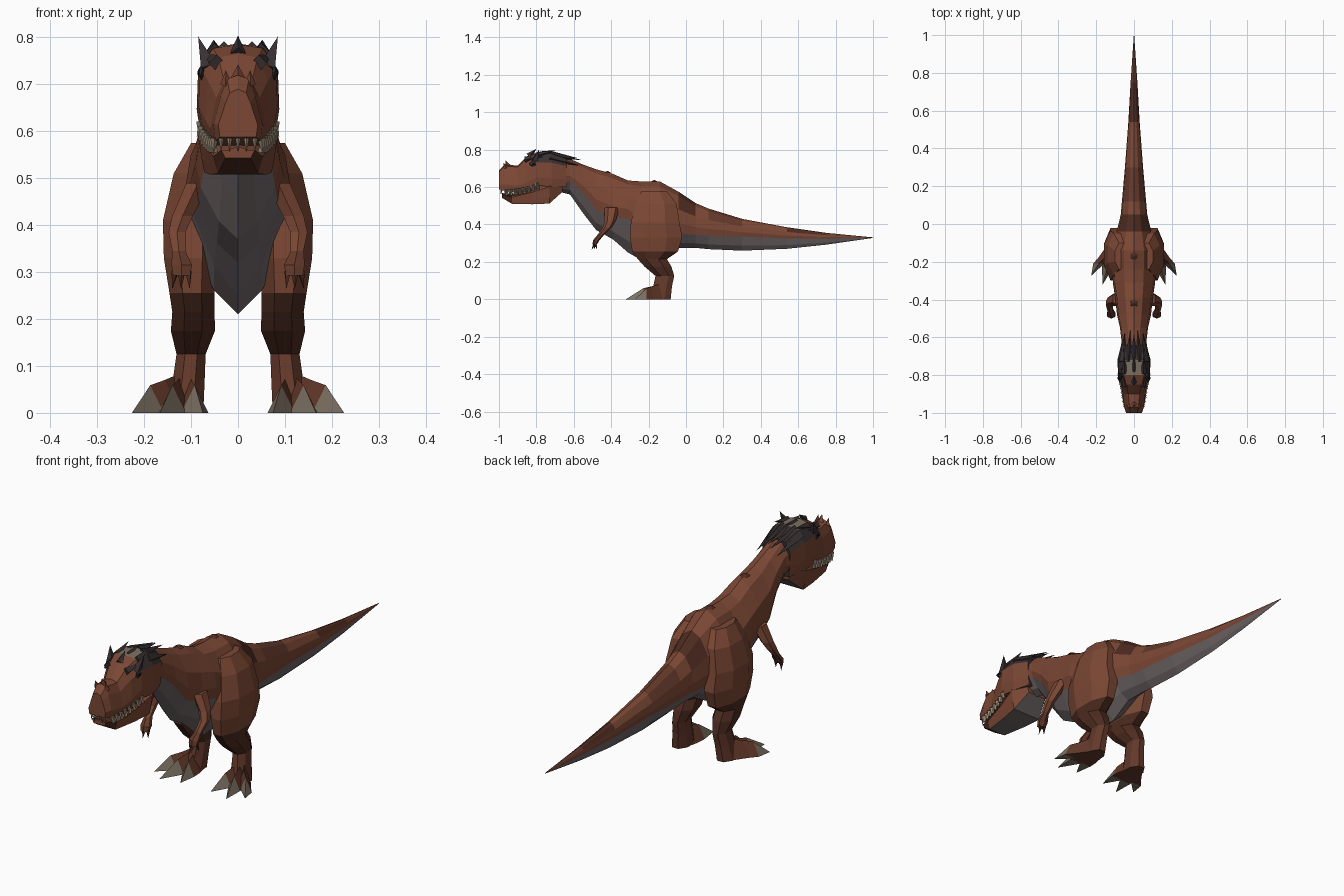
import bpy, bmesh, math
from mathutils import Vector, Matrix

if "Cube" in bpy.data.objects:
    bpy.data.objects.remove(bpy.data.objects["Cube"])


def material(name, r, g, b):
    mat = bpy.data.materials.new(name)
    mat.use_nodes = True
    mat.diffuse_color = (r, g, b, 1)
    mat.node_tree.nodes["Principled BSDF"].inputs["Base Color"].default_value = (r, g, b, 1)
    return mat


BROWN = material("russet_skin", .2, .064, .035)
MID = material("chestnut_skin", .125, .04, .023)
DARK = material("dark_skin", .075, .024, .014)
GREY = material("grey_belly", .16, .132, .136)
CLAW = material("horn_claw", .2, .16, .12)
CREST = material("black_crest", .04, .029, .031)
TOOTH = material("ivory_tooth", .3, .24, .17)
EYE = material("black_eye", .008, .006, .006)


def finish(name, bm, mats):
    bmesh.ops.recalc_face_normals(bm, faces=bm.faces)
    mesh = bpy.data.meshes.new(name)
    bm.to_mesh(mesh)
    bm.free()
    for mat in mats:
        mesh.materials.append(mat)
    obj = bpy.data.objects.new(name, mesh)
    bpy.context.collection.objects.link(obj)
    return obj


def loft(name, rings, mats, pick=lambda ring, seg: 0):
    """Skin a list of equal rings and close both ends."""
    bm = bmesh.new()
    rows = [[bm.verts.new(p) for p in ring] for ring in rings]
    count = len(rows[0])
    for i, (a, b) in enumerate(zip(rows, rows[1:])):
        for k in range(count):
            n = (k + 1) % count
            face = bm.faces.new((a[k], a[n], b[n], b[k]))
            face.material_index = pick(i, k)
    bm.faces.new(rows[0])
    bm.faces.new(rows[-1]).material_index = pick(len(rows) - 2, 0)
    return finish(name, bm, mats)


def spikes(name, items, mat, sides=4):
    """Cones given as (base, tip, radius), joined in one object."""
    bm = bmesh.new()
    for base, tip, radius in items:
        base, tip = Vector(base), Vector(tip)
        axis = tip - base
        turn = axis.to_track_quat('Z', 'Y').to_matrix().to_4x4()
        bmesh.ops.create_cone(bm, cap_ends=True, segments=sides, radius1=radius, radius2=0,
                              depth=axis.length,
                              matrix=Matrix.Translation((base + tip) / 2) @ turn)
    return finish(name, bm, [mat])


def mirrored_ring(y, half):
    """Close a half section whose first and last points lie on the centre."""
    return [(x, y, z) for x, z in half] + [(-x, y, z) for x, z in half[-2:0:-1]]


def mix(a, b, t):
    return a + (b - a) * t


# Torso, neck and tail: y, top, bottom, half width, belly line
body_rows = [
    (-.70, .77, .58, .075, .63), (-.62, .75, .56, .066, .63), (-.55, .72, .46, .074, .57),
    (-.48, .695, .37, .09, .48), (-.39, .67, .32, .1, .44), (-.31, .635, .25, .112, .43),
    (-.24, .63, .21, .115, .36), (-.14, .63, .22, .12, .35), (-.04, .575, .275, .092, .35),
    (.05, .515, .275, .07, .345), (.12, .485, .268, .064, .34), (.3, .43, .26, .048, .335),
    (.54, .385, .27, .03, .325), (.75, .355, .292, .018, .325), (1, .331, .328, .001, .329)]


def body_ring(y, top, bottom, w, belly):
    return mirrored_ring(y, [
        (0, top), (.45 * w, mix(top, belly, .1)), (.9 * w, mix(top, belly, .42)),
        (w, mix(top, belly, .75)), (.88 * w, belly), (.45 * w, mix(belly, bottom, .65)),
        (0, bottom)])


def body_colour(ring, seg):
    if 4 <= seg <= 7:
        return 1
    on_back = seg < 2 or seg > 9
    if ring in (8, 12) and on_back:
        return 2
    return 3 if ring in (10, 13) and on_back else 0


loft("body", [body_ring(*r) for r in body_rows], [BROWN, GREY, DARK, MID], body_colour)


# Head: y, top, bottom, upper half width, lower half width
def head_ring(y, top, bottom, wt, wb):
    return mirrored_ring(y, [
        (0, top), (.65 * wt, top - .008), (wt, mix(top, bottom, .3)),
        (wb, mix(top, bottom, .75)), (.92 * wb, bottom), (0, bottom)])


skull_rows = [
    (-1, .69, .588, .027, .042), (-.97, .72, .58, .036, .052), (-.9, .715, .57, .046, .06),
    (-.85, .765, .578, .064, .07), (-.8, .785, .61, .082, .084), (-.72, .787, .6, .085, .088),
    (-.64, .76, .6, .068, .066)]
loft("skull", [head_ring(*r) for r in skull_rows], [BROWN, CLAW, CREST],
     lambda ring, seg: (0, 0, 0, 0, 1, 2)[ring] if seg in (0, 9) else
     2 if ring >= 4 and seg in (1, 8) else 0)

jaw_rows = [
    (-.985, .568, .543, .036, .03), (-.93, .562, .51, .053, .046), (-.82, .6, .508, .07, .064),
    (-.73, .64, .512, .086, .078), (-.66, .64, .575, .064, .05)]
loft("lower_jaw", [head_ring(*r) for r in jaw_rows], [BROWN, GREY, DARK],
     lambda ring, seg: 1 if seg in (4, 5) and ring > 0 else 2 if ring == 0 else 0)

# Teeth along the mouth line
teeth = [((x, -.985, .592), (x, -.99, .555), .007) for x in (-.036, -.018, 0, .018, .036)]
for s in (1, -1):
    for i in range(8):
        t = i / 7
        x, y, z = s * mix(.05, .08, t), mix(-.965, -.8, t), mix(.585, .62, t * t)
        teeth.append(((x, y, z), (x + s * .003, y, z - .036), .009))
        teeth.append(((x, y + .01, z - .03), (x + s * .004, y + .01, z + .008), .008))
spikes("teeth", teeth, TOOTH)

# Nose horn and nostril ridges
spikes("nose_horns", [((0, -.95, .705), (0, -.965, .742), .02),
                      ((.025, -.965, .70), (.026, -.975, .73), .013),
                      ((-.025, -.965, .70), (-.026, -.975, .73), .013)], BROWN)

# Crest of swept-back quills and brow horns
quills = [((0, -.84, .765), (0, -.8, .804), .018), ((0, -.78, .775), (0, -.7, .797), .016),
          ((0, -.71, .77), (0, -.58, .755), .02)]
for s in (1, -1):
    quills += [((s * .062, -.81, .735), (s * .085, -.785, .802), .023),
               ((s * .05, -.79, .77), (s * .052, -.7, .795), .018),
               ((s * .03, -.73, .772), (s * .02, -.56, .745), .02),
               ((s * .058, -.73, .755), (s * .05, -.57, .715), .022),
               ((s * .045, -.86, .745), (s * .07, -.76, .765), .018)]
spikes("crest_quills", quills, CREST)

# Back scutes
spikes("back_scutes", [((0, y, z), (0, y, z + .012), .022)
                       for y, z in ((-.17, .627), (-.42, .675))], DARK, 6)

for s, side in ((1, "left"), (-1, "right")):
    # Eye with dark socket
    for part, size, out, mat in (("eye_socket", .024, .078, CREST), ("eye", .011, .084, EYE)):
        bm = bmesh.new()
        bmesh.ops.create_icosphere(bm, subdivisions=1, radius=size,
                                   matrix=Matrix.Translation((s * out, -.815, .725))
                                   @ Matrix.Diagonal((.25, 1, .7, 1)))
        finish(side + "_" + part, bm, [mat])

    def limb(rows, sides):
        """Level rings from rows of x, y, z, x radius, y radius."""
        angles = [math.tau * (k + .5) / sides for k in range(sides)]
        fit = 1 / math.cos(math.pi / sides)
        return [[(s * (x + rx * fit * math.cos(a)), y + ry * fit * math.sin(a), z)
                 for a in angles] for x, y, z, rx, ry in rows]

    # Leg from hip to heel
    leg = [(.065, -.17, .575, .035, .07), (.085, -.16, .51, .052, .11),
           (.1, -.165, .41, .06, .13), (.1, -.16, .33, .058, .14),
           (.098, -.165, .255, .048, .122), (.095, -.18, .215, .045, .078),
           (.096, -.15, .175, .047, .072), (.1, -.113, .125, .031, .05),
           (.105, -.125, .07, .034, .05), (.112, -.14, 0, .038, .058)]
    loft(side + "_leg", limb(leg, 8), [BROWN, DARK, MID],
         lambda ring, seg: 0 if ring < 4 else 1 if ring < 7 else 2)

    # Toes with claws
    for toe, bx, by, tx, ty in (("outer", .187, -.21, .225, -.272),
                                ("middle", .14, -.228, .166, -.32),
                                ("inner", .092, -.222, .075, -.3)):
        rings = [[(s * (x - w), y, 0), (s * x, y, h), (s * (x + w), y, 0)]
                 for x, y, w, h in ((.11, -.11, .03, .09), (mix(.11, bx, .6), -.18, .034, .07),
                                    (bx, by, .029, .059), (tx, ty, .001, .001))]
        loft(side + "_" + toe + "_toe", rings, [MID, CLAW], lambda ring, seg: ring // 2)

    # Small arm with clawed hand
    arm = [(.085, -.395, .49, .025, .035), (.118, -.405, .42, .022, .026),
           (.13, -.42, .385, .018, .022), (.126, -.455, .345, .014, .015),
           (.12, -.48, .315, .022, .015), (.12, -.488, .293, .018, .01)]
    loft(side + "_arm", limb(arm, 6), [BROWN, MID], lambda ring, seg: int(ring > 2))
    spikes(side + "_fingers", [((s * x, -.486, .302), (s * (x + d), y, .264), .009)
                               for x, d, y in ((.106, -.003, -.49), (.121, 0, -.505),
                                               (.134, .006, -.475))], DARK)
